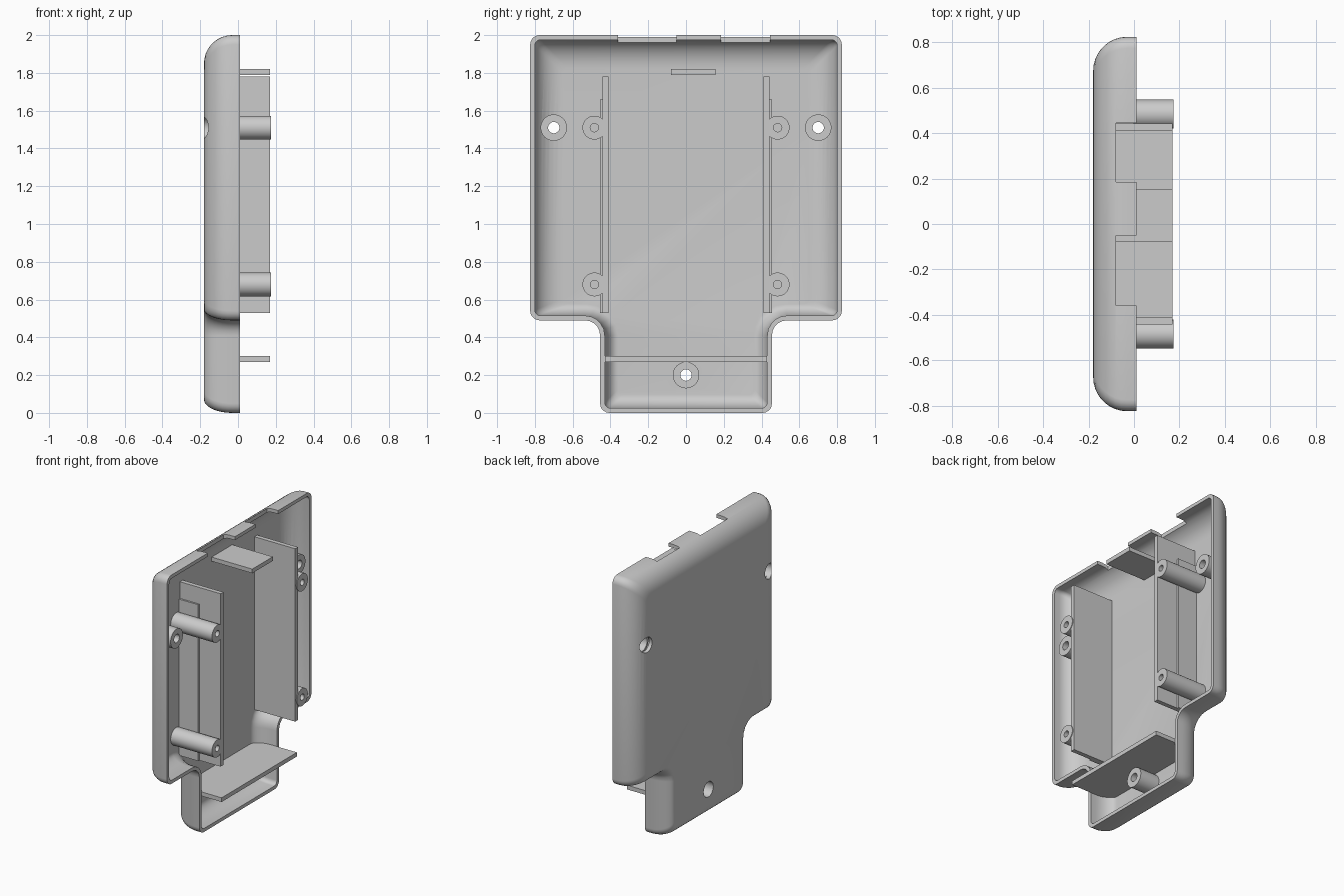
import bpy, bmesh, math
from mathutils import Matrix, Vector

if "Cube" in bpy.data.objects:
    bpy.data.objects.remove(bpy.data.objects["Cube"])

grey = bpy.data.materials.new("light_grey_plastic")
grey.use_nodes = True
COLOR = (0.6, 0.6, 0.6, 1)
grey.diffuse_color = COLOR
grey.node_tree.nodes["Principled BSDF"].inputs["Base Color"].default_value = COLOR

FLOOR, RIM, BACK, WALL = -0.155, 0.01, -0.18, 0.025


def finish(name, bm):
    bmesh.ops.recalc_face_normals(bm, faces=bm.faces[:])
    mesh = bpy.data.meshes.new(name)
    bm.to_mesh(mesh)
    bm.free()
    mesh.materials.append(grey)
    obj = bpy.data.objects.new(name, mesh)
    bpy.context.collection.objects.link(obj)
    return obj


def box(name, x, y, z):
    bm = bmesh.new()
    bmesh.ops.create_cube(bm, size=1)
    for v in bm.verts:
        v.co = [(a + b) / 2 + c * (b - a) for (a, b), c in zip((x, y, z), v.co)]
    return finish(name, bm)


def cylinder(name, x0, x1, y, z, r):
    bm = bmesh.new()
    m = Matrix.Translation(((x0 + x1) / 2, y, z)) @ Matrix.Rotation(math.pi / 2, 4, 'Y')
    bmesh.ops.create_cone(bm, cap_ends=True, segments=32, radius1=r, radius2=r,
                          depth=x1 - x0, matrix=m)
    return finish(name, bm)


def boolean(obj, tool, operation):
    mod = obj.modifiers.new("bool", 'BOOLEAN')
    mod.object, mod.operation, mod.solver = tool, operation, 'EXACT'
    bpy.context.view_layer.objects.active = obj
    bpy.ops.object.modifier_apply(modifier=mod.name)
    bpy.data.objects.remove(tool)


def smooth(obj):
    bpy.ops.object.select_all(action='DESELECT')
    obj.select_set(True)
    bpy.context.view_layer.objects.active = obj
    bpy.ops.object.shade_smooth_by_angle(angle=math.radians(30))


def outline(wide, notch, tab, r):
    """Rounded T shape in y, z with a separate inset for each group of edges."""
    y, top, n, h = 0.825 - wide, 2 - wide, 0.49 + notch, 0.455 - tab
    half = [(h, tab, r), (h, n, 0.08 + notch), (y, n, r), (y, top, r)]
    corners = half + [(-a, b, c) for a, b, c in reversed(half)]
    pts = []
    for i, (a, b, rad) in enumerate(corners):
        p = Vector((a, b))
        before = (Vector(corners[i - 1][:2]) - p).normalized()
        after = (Vector(corners[(i + 1) % len(corners)][:2]) - p).normalized()
        centre = p + rad * (before + after)
        for k in range(6):
            t = k / 5 * math.pi / 2
            pts.append(centre - rad * (after * math.cos(t) + before * math.sin(t)))
    return pts


def wall_rings(inset, depth, r):
    """Rings from the rim down round the edge to the flat bottom."""
    rings = [(RIM, outline(inset, inset, inset, r))]
    for k in range(10):
        a = k / 9 * math.pi / 2
        s = 1 - math.cos(a)
        rings.append((-0.03 - depth * math.sin(a),
                      outline(inset + 0.15 * s, inset + 0.06 * s, inset + 0.07 * s, r)))
    return rings


# Hollow shell
bm = bmesh.new()
rings = wall_rings(0, 0.15, 0.05)[::-1] + wall_rings(WALL, 0.125, 0.03)
loops = [[bm.verts.new((x, p.x, p.y)) for p in pts] for x, pts in rings]
for a, b in zip(loops, loops[1:]):
    for i in range(len(a)):
        j = (i + 1) % len(a)
        bm.faces.new((a[i], a[j], b[j], b[i]))
bm.faces.new(loops[0])
bm.faces.new(loops[-1])
shell = finish("shell", bm)

# Connector slots in the top edge
for y in ((-0.36, -0.05), (0.185, 0.445)):
    boolean(shell, box("slot_cutter", (-0.08, 0.1), y, (1.9, 2.1)), 'DIFFERENCE')

# Screw bosses, bored through and counterbored from the back
for y, z in ((-0.7, 1.51), (0.7, 1.51), (0, 0.2)):
    boolean(shell, cylinder("boss", -0.14 if y else -0.165, 0, y, z, 0.07), 'UNION')
    boolean(shell, cylinder("bore", -0.3, 0.1, y, z, 0.03), 'DIFFERENCE')
    boolean(shell, cylinder("counterbore", -0.3, -0.06, y, z, 0.055), 'DIFFERENCE')
smooth(shell)

# Posts with pilot holes, side rails and board ledges
for side, word in ((-1, "right"), (1, "left")):
    for z, level in ((0.68, "lower"), (1.51, "upper")):
        post = cylinder(f"{level}_post_{word}", FLOOR - 0.01, 0.175, side * 0.485, z, 0.063)
        boolean(post, cylinder("pilot", 0.03, 0.3, side * 0.485, z, 0.022), 'DIFFERENCE')
        smooth(post)
    box(f"rail_{word}", (FLOOR - 0.01, 0.17), sorted((side * 0.41, side * 0.442)), (0.53, 1.78))
    box(f"ledge_{word}", (FLOOR - 0.01, 0), sorted((side * 0.44, side * 0.455)), (0.53, 1.66))

# Stop tab near the top
box("top_stop", (FLOOR - 0.01, 0.17), (-0.08, 0.155), (1.79, 1.82))

# Cross shelf with its inner corners chamfered to clear the shell
bm = bmesh.new()
profile = [(0.17, 0.43), (-0.08, 0.43), (FLOOR - 0.01, 0.37)]
profile += [(x, -y) for x, y in reversed(profile)]
face = bm.faces.new([bm.verts.new((x, y, 0.27)) for x, y in profile])
new = bmesh.ops.extrude_face_region(bm, geom=[face])["geom"]
bmesh.ops.translate(bm, vec=(0, 0, 0.03), verts=[v for v in new if isinstance(v, bmesh.types.BMVert)])
finish("cross_shelf", bm)
